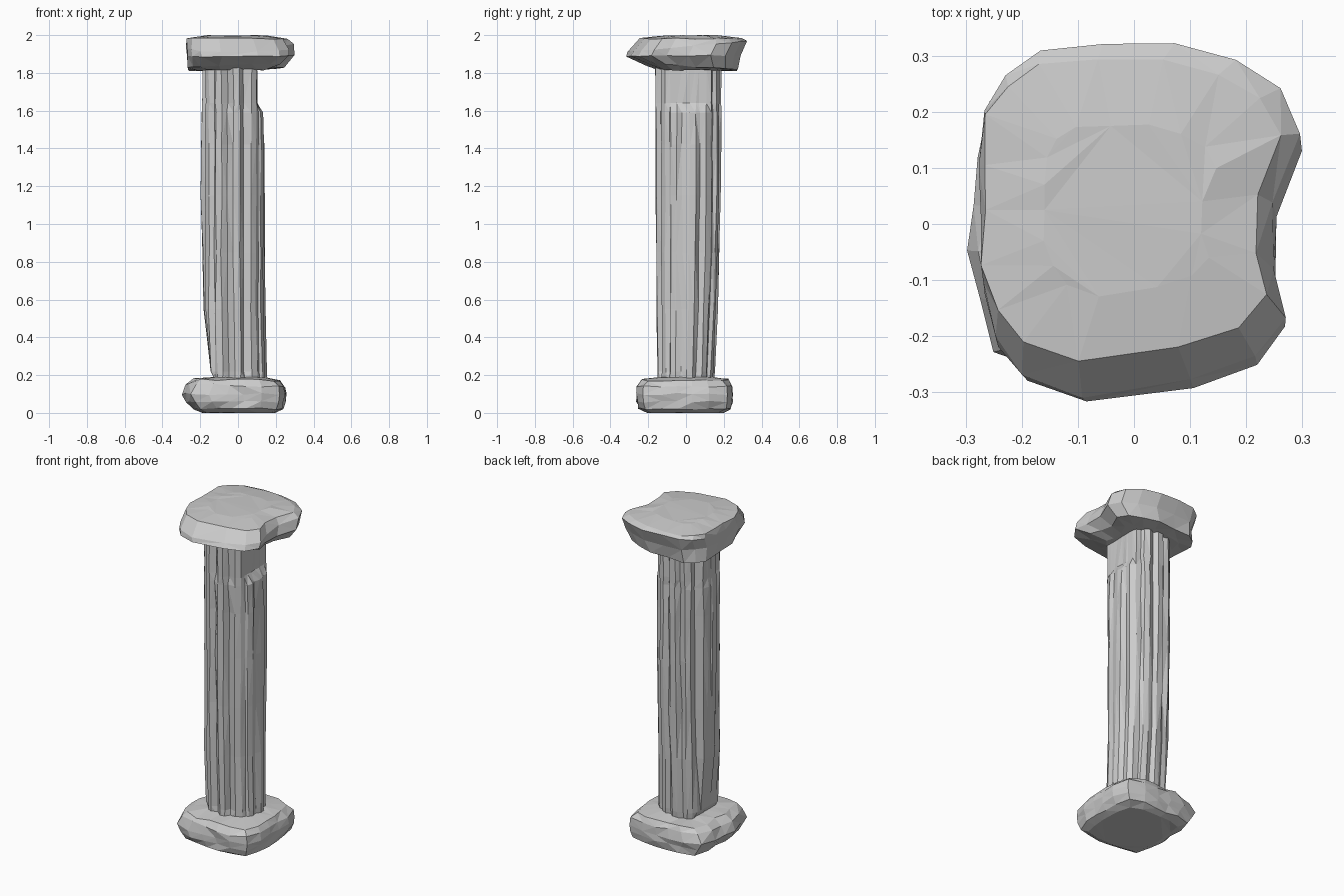
import bpy, bmesh, math, random

if "Cube" in bpy.data.objects:
    bpy.data.objects.remove(bpy.data.objects["Cube"])

random.seed(7)


def loft(name, rings):
    """Skin a stack of equal-length point rings, cap both ends, facet the result."""
    bm = bmesh.new()
    loops = [[bm.verts.new(p) for p in ring] for ring in rings]
    n = len(loops[0])
    for lo, hi in zip(loops, loops[1:]):
        for i in range(n):
            j = (i + 1) % n
            bm.faces.new((lo[i], lo[j], hi[j], hi[i]))
    bm.faces.new(loops[0][::-1])
    bm.faces.new(loops[-1])
    bmesh.ops.triangulate(bm, faces=bm.faces[:])
    bmesh.ops.recalc_face_normals(bm, faces=bm.faces[:])
    mesh = bpy.data.meshes.new(name)
    bm.to_mesh(mesh)
    bm.free()
    obj = bpy.data.objects.new(name, mesh)
    bpy.context.collection.objects.link(obj)
    return obj


def slab(name, outline, levels, wear, zmin, zmax):
    """Rough stone block: outline (-1..1) fitted to each level's x/y bounds, then chipped."""
    rings = []
    for x0, x1, y0, y1, z, tilt_x, tilt_y in levels:
        ring = []
        for u, v in outline:
            k = 1 - random.random() * wear
            x = (x0 + x1) / 2 + u * k * (x1 - x0) / 2
            y = (y0 + y1) / 2 + v * k * (y1 - y0) / 2
            h = z + tilt_x * x + tilt_y * y + random.uniform(-0.5, 0.5) * wear * 0.2
            ring.append((x, y, min(max(h, zmin), zmax)))
        rings.append(ring)
    return loft(name, rings)


def superellipse(count, power):
    pts = []
    for i in range(count):
        a = 2 * math.pi * (i + 0.5) / count
        c, s = math.cos(a), math.sin(a)
        r = (abs(c) ** power + abs(s) ** power) ** (-1 / power)
        pts.append((r * c, r * s))
    return pts


# base block: worn square with a bulge on the left
base_levels = [
    (-.19, .20, -.21, .20, .000, 0, 0),
    (-.235, .24, -.255, .245, .02, 0, 0),
    (-.265, .255, -.265, .25, .06, 0, 0),
    (-.29, .26, -.265, .25, .10, 0, 0),
    (-.265, .255, -.265, .25, .145, -.03, 0),
    (-.225, .225, -.24, .23, .175, -.02, 0),
    (-.13, .14, -.14, .14, .188, 0, 0),
]
base_outline = [(max(u, -1.0) - (0.05 if u < -.9 and abs(v + .2) < .3 else 0), v)
                for u, v in superellipse(20, 5.5)]
slab("base_block", base_outline, base_levels, 0.06, 0, .19)

# capital block: broken, rounder outline
cap_outline = [
    (.84, .10), (1.0, .49), (.87, .74), (.60, .90), (.23, 1.0), (-.2, .99),
    (-.60, .98), (-.80, .82), (-.93, .62), (-.96, .3), (-.95, 0), (-.96, -.36),
    (-.86, -.66), (-.70, -.88), (-.33, -1.0), (.33, -.91), (.72, -.77),
    (.90, -.55), (.83, -.28)]
cap_levels = [
    (-.22, .16, -.15, .20, 1.815, 0, 0),
    (-.28, .25, -.22, .275, 1.83, .03, -.06),
    (-.285, .305, -.325, .29, 1.89, 0, .01),
    (-.29, .30, -.31, .325, 1.94, 0, .09),
    (-.285, .265, -.25, .30, 1.982, 0, 0),
    (-.17, .15, -.13, .18, 1.998, 0, 0),
]
slab("capital_block", cap_outline, cap_levels, 0.035, 1.81, 2.0)

# shaft: fluted, leaning slightly; left/right limits clip the broken sides
FLUTES = 12
shaft_levels = [  # z, left limit, right limit, y min, y max
    (.17, -.12, .155, -.155, .15), (.22, -.145, .155, -.155, .155),
    (.55, -.185, .15, -.158, .17), (.85, -.19, .145, -.16, .18),
    (1.15, -.20, .142, -.162, .188), (1.42, -.20, .14, -.165, .188),
    (1.59, -.195, .135, -.165, .188), (1.64, -.19, .103, -.165, .188),
    (1.83, -.19, .103, -.165, .188)]
depths = [random.uniform(.07, .2) for _ in range(FLUTES)]
shift = [random.uniform(-.06, .06) for _ in range(FLUTES)]
rings = []
for z, left, right, y0, y1 in shaft_levels:
    ring = []
    cx = -.025 if z > .4 else -.018
    for f in range(FLUTES):
        worn = random.uniform(.6, 1.15)
        for part, t in enumerate((0, .38, .69)):  # flat rib, then one groove
            a = 2 * math.pi * (f + t) / FLUTES + shift[f] + random.uniform(-.025, .025)
            k = 1 - (depths[f] * worn if part == 2 else random.uniform(0, .03))
            x = cx + .175 * k * math.cos(a)
            y = (y0 + y1) / 2 + (y1 - y0) / 2 * k * math.sin(a)
            x = min(max(x, left + random.uniform(0, .006)), right - random.uniform(0, .006))
            ring.append((x, y, z))
    rings.append(ring)
loft("shaft", rings)
